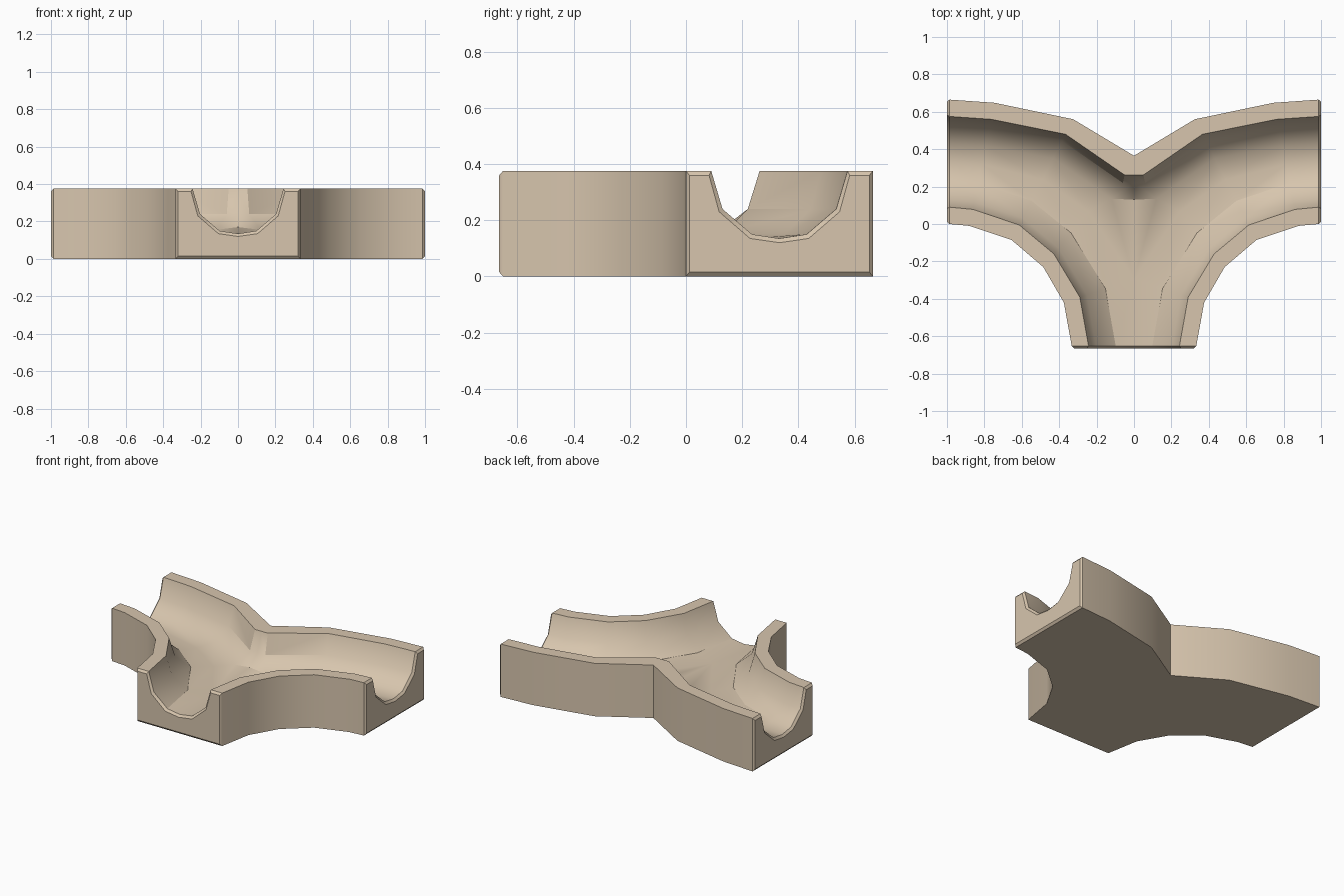
import bpy, bmesh, math
from mathutils import Vector

if "Cube" in bpy.data.objects:
    bpy.data.objects.remove(bpy.data.objects["Cube"])

# half profile of the trough: (distance from outer wall, height)
FULL = [(0, 0), (0, .375), (.09, .375), (.13, .24), (.235, .15), (.333, .135)]
INSET = [(.012, .015), (.012, .36), (.082, .36), (.118, .23), (.228, .135), (.333, .12)]


def half(a, m, prof=FULL):
    """Profile from wall point a to trough centre m."""
    a, m = Vector(a), Vector(m)
    d = (m - a).normalized()
    pts = [(*(a + d * u), z) for u, z in prof]
    pts[-1] = (m.x, m.y, prof[-1][1])
    return pts


def full(a, b, prof=FULL):
    m = (Vector(a) + Vector(b)) / 2
    return half(a, m, prof) + half(b, m, prof)[-2::-1]


bm = bmesh.new()
cache = {}


def face(*pts):
    vs = []
    for p in pts:
        k = tuple(round(c, 4) for c in p)
        if k not in cache:
            cache[k] = bm.verts.new(k)
        if cache[k] not in vs:
            vs.append(cache[k])
    if len(vs) > 2:
        bm.faces.new(vs)


def strip(p, q):
    for i in range(min(len(p), len(q)) - 1):
        face(p[i], q[i], q[i + 1], p[i + 1])


# stations of the right half, front opening to side opening
F = half((.333, -.665), (0, -.665), INSET)
S = half((.333, -.652), (0, -.652))
A = half((.375, -.42), (0, -.295))
B = full((.485, -.23), (0, .365))
B[6:9] = [(.12, .135, .155), (.06, .22, .24), (.05, .262, .375)]
C = full((.655, -.085), (.325, .56))
D = full((.88, -.01), (.745, .648))
E = full((.987, 0), (.987, .665))
G = full((1, 0), (1, .665), INSET)
# dividing nose on the centre line
T = [(0, .13, .17), (0, .22, .24), (0, .262, .375), B[9], B[10]]

for p, q in ((F, S), (S, A), (A, B[:6]), (B, C), (C, D), (D, E), (E, G), (B[6:], T)):
    strip(p, q)
face(A[5], B[5], B[6], T[0])

# end faces, their lower chamfers, and the underside
front_low, front_base = (0, -.665, .015), (0, -.652, 0)
face(*F, front_low)
face(*G)
face(S[0], front_base, front_low, F[0])
face(E[0], E[10], G[10], G[0])
face(S[0], A[0], B[0], C[0], D[0], E[0], E[10], D[10], C[10], B[10], front_base)

# mirrored left half
bmesh.ops.mirror(bm, geom=bm.verts[:] + bm.edges[:] + bm.faces[:], axis='X', merge_dist=.0005)
bmesh.ops.remove_doubles(bm, verts=bm.verts[:], dist=.0003)
bmesh.ops.recalc_face_normals(bm, faces=bm.faces[:])

me = bpy.data.meshes.new("split_track")
bm.to_mesh(me)
bm.free()
track = bpy.data.objects.new("split_track", me)
bpy.context.collection.objects.link(track)
mat = bpy.data.materials.new("pale_wood")
mat.diffuse_color = (.68, .56, .42, 1)
mat.use_nodes = True
mat.node_tree.nodes["Principled BSDF"].inputs["Base Color"].default_value = mat.diffuse_color
me.materials.append(mat)
bpy.context.view_layer.objects.active = track
track.select_set(True)
bpy.ops.object.shade_smooth_by_angle(angle=math.radians(33))
